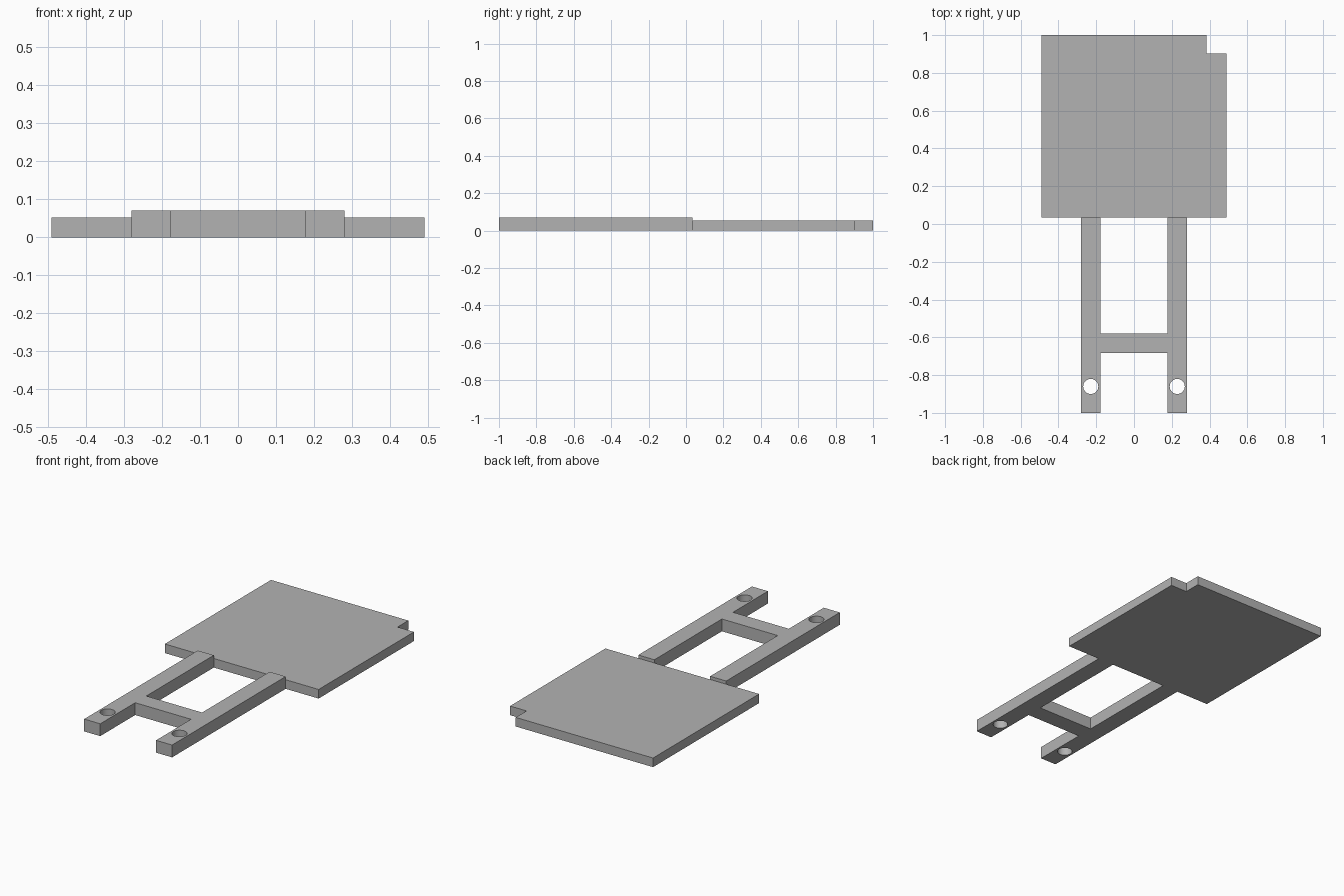
import bpy
import bmesh

if "Cube" in bpy.data.objects:
    bpy.data.objects.remove(bpy.data.objects["Cube"], do_unlink=True)

grey = bpy.data.materials.new("plain grey")
grey.use_nodes = True
colour = (0.45, 0.45, 0.45, 1)
grey.diffuse_color = colour
grey.node_tree.nodes["Principled BSDF"].inputs["Base Color"].default_value = colour


def slab(name, outline, height):
    """Extrude a flat outline up from the ground."""
    bm = bmesh.new()
    base = bm.faces.new([bm.verts.new((x, y, 0)) for x, y in outline])
    top = bmesh.ops.extrude_face_region(bm, geom=[base])["geom"]
    moved = [v for v in top if isinstance(v, bmesh.types.BMVert)]
    bmesh.ops.translate(bm, verts=moved, vec=(0, 0, height))
    bmesh.ops.recalc_face_normals(bm, faces=bm.faces)
    mesh = bpy.data.meshes.new(name)
    bm.to_mesh(mesh)
    bm.free()
    mesh.materials.append(grey)
    obj = bpy.data.objects.new(name, mesh)
    bpy.context.collection.objects.link(obj)
    return obj


# Square plate with one notched corner
side, back, joint = 0.49, 1.0, 0.034
notch_x, notch_y = 0.385, 0.902
slab("notched_plate", [(-side, joint), (side, joint), (side, notch_y),
                       (notch_x, notch_y), (notch_x, back), (-side, back)], 0.0525)

# Two arms joined by a crossbar, as one mirrored outline
inner, outer, front = 0.178, 0.28, -1.0
bar_front, bar_back = -0.682, -0.581
half = [(inner, bar_front), (inner, front), (outer, front),
        (outer, joint), (inner, joint), (inner, bar_back)]
frame = slab("arm_frame", half + [(-x, y) for x, y in reversed(half)], 0.071)

# Round bolt holes near the arm tips
for s in (-1, 1):
    bpy.ops.mesh.primitive_cylinder_add(vertices=32, radius=0.04, depth=0.4,
                                        location=(s * 0.229, -0.86, 0))
    cutter = bpy.context.object
    cutter.name = "left_hole_cutter" if s > 0 else "right_hole_cutter"
    cutter.data.materials.append(grey)
    cutter.hide_render = True
    cutter.display_type = 'WIRE'
    cut = frame.modifiers.new("bolt hole", 'BOOLEAN')
    cut.operation = 'DIFFERENCE'
    cut.solver = 'EXACT'
    cut.object = cutter

# Bake the holes in, remove the cutters and smooth the hole walls
bpy.ops.object.select_all(action='DESELECT')
frame.select_set(True)
bpy.context.view_layer.objects.active = frame
for cut in list(frame.modifiers):
    cutter = cut.object
    bpy.ops.object.modifier_apply(modifier=cut.name)
    bpy.data.objects.remove(cutter, do_unlink=True)
bpy.ops.object.shade_smooth_by_angle()
